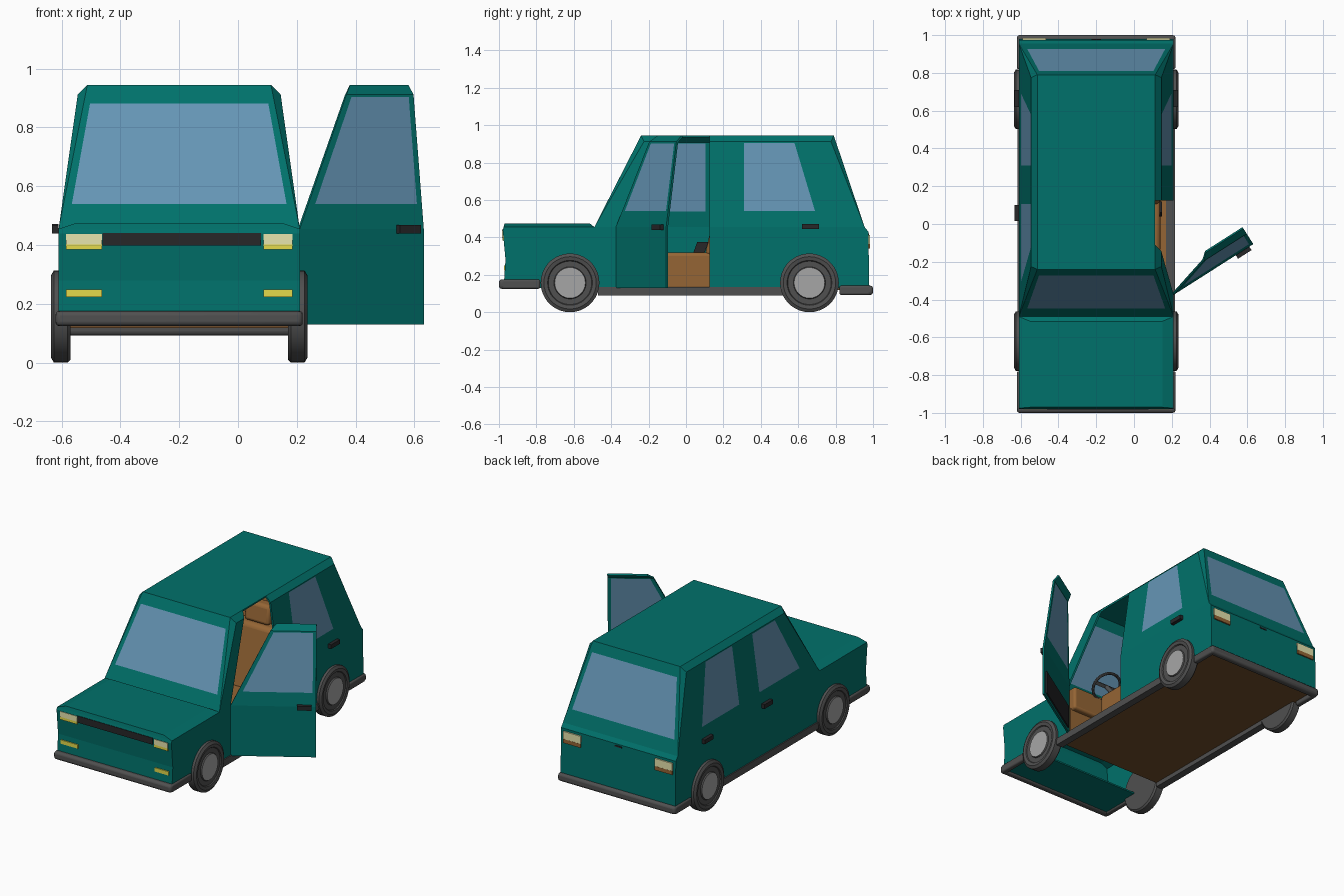
import bpy, bmesh, math
from mathutils import Vector, Matrix

cube = bpy.data.objects.get("Cube")
if cube:
    bpy.data.objects.remove(cube)

CX = -0.2          # body centre line, the open door fills the rest
W = 0.41           # half width of the body
SILL, BELT, RAIL, ROOF = 0.13, 0.455, 0.912, 0.945


def material(name, rgb):
    m = bpy.data.materials.new(name)
    m.use_nodes = True
    m.diffuse_color = (*rgb, 1)
    m.node_tree.nodes["Principled BSDF"].inputs["Base Color"].default_value = (*rgb, 1)
    return m


TEAL = material("teal paint", (0.0, 0.165, 0.145))
GLASS = material("blue glass", (0.13, 0.3, 0.46))
GREY = material("dark grey rubber", (0.08, 0.08, 0.08))
HUB = material("hub grey", (0.38, 0.38, 0.38))
BLACK = material("black trim", (0.02, 0.02, 0.022))
CREAM = material("cream lamp", (0.8, 0.78, 0.42))
YELLOW = material("yellow lamp", (0.78, 0.7, 0.07))
TAN = material("tan leather", (0.3, 0.13, 0.035))
BROWN = material("brown floor", (0.16, 0.075, 0.025))


def finish(bm, name, mats, origin=(0, 0, 0), turn=0, bevel=0, smooth=False):
    """Turn a bmesh into an object, with its pivot at the given origin."""
    bmesh.ops.translate(bm, verts=bm.verts, vec=-Vector(origin))
    me = bpy.data.meshes.new(name)
    bm.to_mesh(me)
    bm.free()
    ob = bpy.data.objects.new(name, me)
    bpy.context.collection.objects.link(ob)
    for m in mats:
        me.materials.append(m)
    ob.location = Vector(origin) + Vector((CX, 0, 0))
    ob.rotation_euler.z = turn
    if bevel:
        b = ob.modifiers.new("soft edges", 'BEVEL')
        b.width, b.segments = bevel, 3
    if smooth:
        bpy.ops.object.select_all(action='DESELECT')
        ob.select_set(True)
        bpy.context.view_layer.objects.active = ob
        bpy.ops.object.shade_smooth_by_angle(angle=math.radians(35))
    return ob


def box(name, mat, x, y, z, lean=0, **kw):
    """Box from ranges on each axis; lean shifts its top along y."""
    bm = bmesh.new()
    bmesh.ops.create_cube(bm, size=1)
    for v in bm.verts:
        top = v.co.z > 0
        v.co = [r[0] if c < 0 else r[1] for c, r in zip(v.co, (x, y, z))]
        v.co.y += lean * top
    return finish(bm, name, [mat], smooth=bool(kw.get("bevel")), **kw)


def face(bm, pts, mat=0):
    f = bm.faces.new([bm.verts.new(p) for p in pts])
    f.normal_update()
    if f.normal.dot(f.calc_center_median() - Vector((0, 0, 0.3))) < 0:
        f.normal_flip()
    f.material_index = mat


def windowed(bm, outer, inner):
    """Four-sided panel with a glass pane framed in it."""
    for i in range(4):
        j = (i + 1) % 4
        face(bm, [outer[i], outer[j], inner[j], inner[i]])
    face(bm, inner, 1)


def shell(bm, name, **kw):
    bmesh.ops.remove_doubles(bm, verts=bm.verts, dist=0.0005)
    ob = finish(bm, name, [TEAL, GLASS], **kw)
    s = ob.modifiers.new("sheet thickness", 'SOLIDIFY')
    s.thickness, s.offset = 0.012, -1


def half_width(z):
    if z <= BELT:
        return W
    if z <= RAIL:
        return W - 0.065 * (z - BELT) / (RAIL - BELT)
    return 0.345 - (z - RAIL)


def side(s, pts):
    return [(s * half_width(z), y, z) for y, z in pts]


def across(a, b, ha=W, hb=W):
    """Quad spanning the car between two (y, z) points of given half widths."""
    return [(-ha, *a), (ha, *a), (hb, *b), (-hb, *b)]


# Body shell
body = bmesh.new()
nose = [(-0.975, SILL), (-0.965, 0.28), (-0.98, 0.44), (-0.975, BELT)]
tail = [(0.955, BELT), (0.975, 0.43), (0.98, SILL)]
for s in (1, -1):
    face(body, side(s, nose + [(-0.49, BELT), (-0.375, BELT), (-0.375, SILL)]))
    face(body, side(s, [(-0.49, BELT), (-0.375, BELT), (-0.145, RAIL), (-0.225, RAIL)]))
    face(body, side(s, [(-0.225, RAIL), (-0.145, RAIL), (-0.11, ROOF), (-0.24, ROOF)]))
    face(body, side(s, [(0.125, SILL), (0.125, BELT)] + tail))
    windowed(body, side(s, [(0.125, BELT), (0.955, BELT), (0.775, RAIL), (0.125, RAIL)]),
             side(s, [(0.31, 0.54), (0.69, 0.54), (0.58, 0.905), (0.31, 0.905)]))
    face(body, side(s, [(0.125, RAIL), (0.775, RAIL), (0.79, ROOF), (0.125, ROOF)]))
    # Bevelled corner pillars
    face(body, side(s, [(-0.49, BELT), (-0.225, RAIL), (-0.24, ROOF)]))
    face(body, side(s, [(0.955, BELT), (0.775, RAIL), (0.79, ROOF)]))
for a, b in list(zip(nose, nose[1:])) + list(zip(tail, tail[1:])):
    face(body, across(a, b))

# Crowned bonnet
edge = across((-0.975, BELT), (-0.49, BELT))
crown = across((-0.97, 0.475), (-0.515, 0.475), 0.35, 0.35)
for i in range(4):
    j = (i + 1) % 4
    face(body, [edge[i], edge[j], crown[j], crown[i]])
face(body, crown)

# Windscreen, tailgate glass and roof
top = half_width(ROOF)
windowed(body, across((-0.49, BELT), (-0.24, ROOF), W, top),
         across((-0.447, 0.54), (-0.272, 0.882), 0.365, 0.303))
windowed(body, across((0.955, BELT), (0.79, ROOF), W, top),
         across((0.926, 0.54), (0.811, 0.882), 0.365, 0.303))
rim = [(-0.24, ROOF), (-0.11, ROOF), (0.125, ROOF), (0.79, ROOF)]
face(body, side(1, rim) + side(-1, rim[::-1]))
shell(body, "body_shell")


# Both sides, with the left front door swung open
for s, word, turn in ((1, "left", math.radians(-57.5)), (-1, "right", 0)):
    hinge = dict(origin=(s * W, -0.375, 0), turn=turn)
    door = bmesh.new()
    face(door, side(s, [(-0.375, SILL), (0.125, SILL), (0.125, BELT), (-0.375, BELT)]))
    windowed(door, side(s, [(-0.375, BELT), (0.125, BELT), (0.125, RAIL), (-0.145, RAIL)]),
             side(s, [(-0.305, 0.54), (0.105, 0.54), (0.105, 0.903), (-0.126, 0.903)]))
    face(door, side(s, [(-0.145, RAIL), (0.125, RAIL), (0.125, ROOF), (-0.11, ROOF)]))
    shell(door, word + "_front_door", **hinge)
    out = sorted((s * W, s * (W + 0.022)))
    box(word + "_front_door_handle", BLACK, out, (0.015, 0.1), (0.44, 0.468), **hinge)
    box(word + "_rear_door_handle", BLACK, out, (0.62, 0.71), (0.445, 0.472))
    box(word + "_door_pocket", BLACK, sorted((s * (W - 0.02), s * (W - 0.012))),
        (-0.34, 0.1), (0.15, 0.3), **hinge)

    # Sill, bumper ends, lamps
    box(word + "_sill", GREY, sorted((s * 0.37, s * 0.417)), (-0.47, 0.52), (0.09, 0.135))
    ends = sorted((s * 0.385, s * 0.42))
    box(word + "_front_bumper_end", GREY, ends, (-0.985, -0.78), (0.125, 0.175), bevel=0.01)
    box(word + "_rear_bumper_end", GREY, ends, (0.82, 0.985), (0.092, 0.142), bevel=0.01)
    lamp = sorted((s * (0.275 + s * 0.012), s * 0.385))
    box(word + "_headlight", CREAM, lamp, (-0.983, -0.974), (0.402, 0.437))
    box(word + "_headlight_lower", YELLOW, lamp, (-0.981, -0.972), (0.384, 0.402))
    box(word + "_indicator", YELLOW, lamp, (-0.974, -0.965), (0.224, 0.249))
    lamp = sorted((s * 0.265, s * 0.39))
    box(word + "_tail_lamp", CREAM, lamp, (0.975, 0.984), (0.365, 0.414))
    box(word + "_tail_lamp_lower", TAN, lamp, (0.976, 0.985), (0.34, 0.365))

    # Front seats
    seat = (s * 0.19 - 0.15, s * 0.19 + 0.15)
    rest = (s * 0.19 - 0.09, s * 0.19 + 0.09)
    box(word + "_seat_base", TAN, seat, (-0.15, 0.2), (0.12, 0.32), bevel=0.02)
    box(word + "_seat_back", TAN, seat, (0.1, 0.2), (0.3, 0.7), lean=0.09, bevel=0.025)
    box(word + "_headrest", TAN, rest, (0.195, 0.27), (0.71, 0.83), lean=0.02, bevel=0.02)
    box(word + "_seat_hinge", BLACK, sorted((s * 0.335, s * 0.347)), (0.04, 0.1),
        (0.32, 0.375), lean=0.02)

# Wheels: tyre and hub turned from one profile
outline = [(0.434, 0), (0.434, 0.082), (0.426, 0.086), (0.426, 0.116), (0.432, 0.12),
           (0.436, 0.14), (0.426, 0.157), (0.38, 0.157), (0.37, 0.147), (0.37, 0)]
for s, word in ((1, "left"), (-1, "right")):
    for y, end in ((-0.62, "front"), (0.66, "rear")):
        bm = bmesh.new()
        vs = [bm.verts.new((s * x, 0, r)) for x, r in outline]
        es = [bm.edges.new(p) for p in zip(vs, vs[1:])]
        bmesh.ops.spin(bm, geom=vs + es, cent=(0, 0, 0), axis=(1, 0, 0),
                       angle=math.tau, steps=36)
        bmesh.ops.remove_doubles(bm, verts=bm.verts, dist=0.0005)
        bmesh.ops.recalc_face_normals(bm, faces=bm.faces)
        for f in bm.faces:
            f.material_index = all(abs(v.co.x) > 0.43 and v.co.yz.length < 0.083 for v in f.verts)
        bmesh.ops.translate(bm, verts=bm.verts, vec=(0, y, 0.157))
        finish(bm, f"{word}_{end}_wheel", [GREY, HUB], smooth=True)

# Trim
box("front_bumper", GREY, (-0.42, 0.42), (-1, -0.955), (0.125, 0.175), bevel=0.015)
box("rear_bumper", GREY, (-0.42, 0.42), (0.955, 1), (0.092, 0.142), bevel=0.015)
box("grille", BLACK, (-0.26, 0.278), (-0.983, -0.974), (0.398, 0.441))
box("tailgate_handle", BLACK, (-0.025, 0.025), (0.972, 0.979), (0.412, 0.421))
box("nose_undertray", TEAL, (-0.4, 0.4), (-0.965, -0.68), (0.135, 0.145))

# Cabin
box("floor_pan", BROWN, (-0.395, 0.395), (-0.47, 0.96), (0.118, 0.128))
box("carpet", TAN, (-0.395, 0.395), (-0.46, 0.95), (0.128, 0.134))
box("bulkhead", TEAL, (-0.395, 0.395), (-0.48, -0.465), (0.13, 0.45))
box("dashboard", TAN, (-0.39, 0.39), (-0.462, -0.33), (0.3, 0.45), bevel=0.015)
box("footwell_panel", TAN, (-0.395, 0.395), (-0.462, -0.365), (0.134, 0.31))
box("rear_bench", TAN, (-0.35, 0.35), (0.46, 0.78), (0.12, 0.32), bevel=0.02)
box("rear_bench_back", TAN, (-0.35, 0.35), (0.7, 0.79), (0.3, 0.6), lean=0.05, bevel=0.02)

# Steering wheel
bm = bmesh.new()
for i in range(24):
    for j in range(8):
        ring = []
        for a, b in ((i, j), (i + 1, j), (i + 1, j + 1), (i, j + 1)):
            u, v = a * math.tau / 24, b * math.tau / 8
            r = 0.09 + 0.009 * math.cos(v)
            ring.append(bm.verts.new((r * math.cos(u), r * math.sin(u), 0.009 * math.sin(v))))
        bm.faces.new(ring)
bmesh.ops.remove_doubles(bm, verts=bm.verts, dist=0.0005)
bmesh.ops.create_cone(bm, cap_ends=True, segments=12, radius1=0.014, radius2=0.014,
                      depth=0.14, matrix=Matrix.Translation((0, 0, -0.07)))
spoke = bmesh.ops.create_cube(bm, size=1)["verts"]
bmesh.ops.scale(bm, verts=spoke, vec=(0.175, 0.022, 0.01))
bmesh.ops.transform(bm, verts=bm.verts, matrix=Matrix.Translation((0.19, -0.27, 0.49))
                    @ Matrix.Rotation(math.radians(40), 4, 'X'))
finish(bm, "steering_wheel", [GREY], smooth=True)
